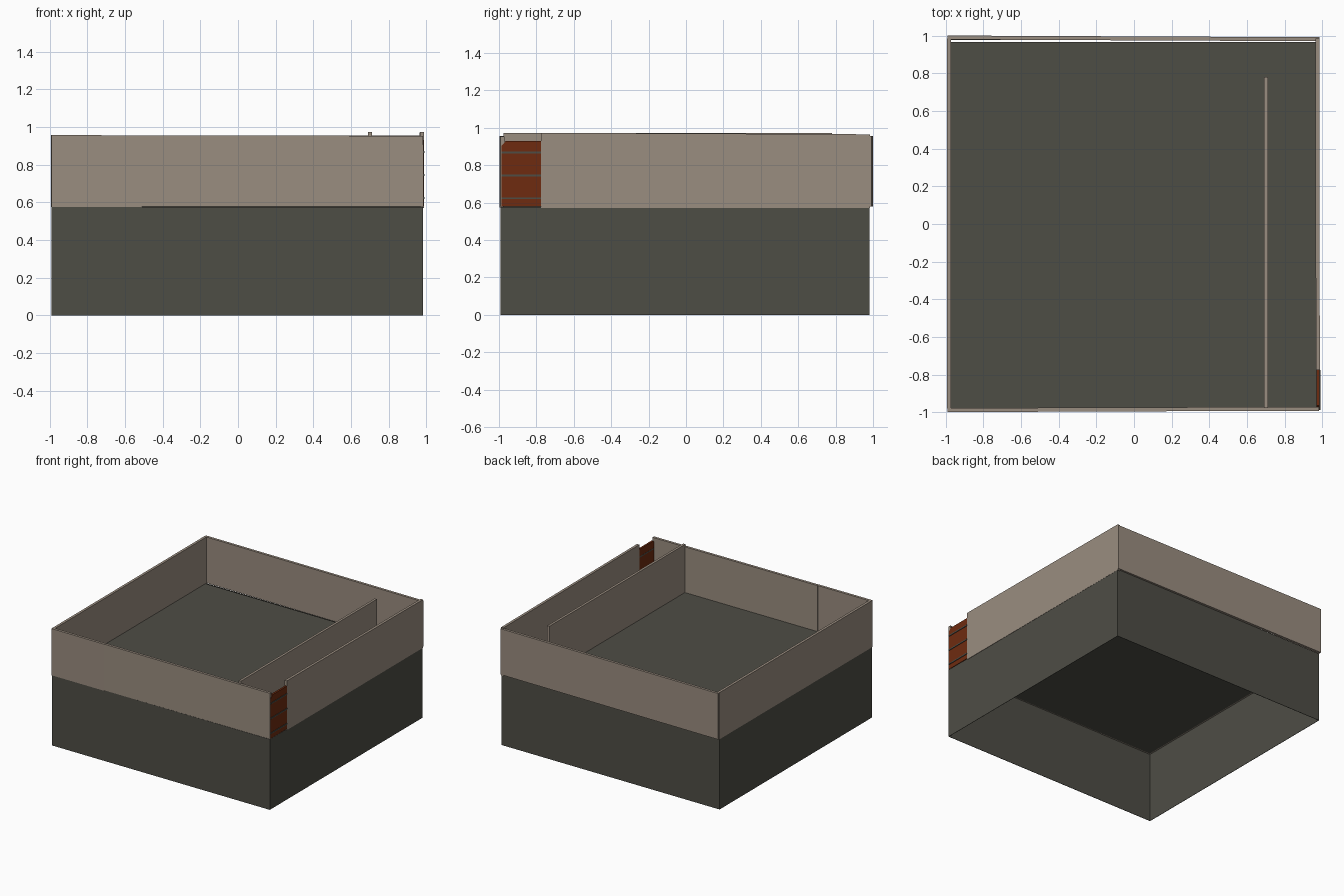
import bpy, bmesh

if "Cube" in bpy.data.objects:
    bpy.data.objects.remove(bpy.data.objects["Cube"])


def material(name, rgb):
    m = bpy.data.materials.new(name)
    m.diffuse_color = (*rgb, 1)
    m.use_nodes = True
    m.node_tree.nodes["Principled BSDF"].inputs["Base Color"].default_value = m.diffuse_color
    return m


STONE = material("dark olive grey", (0.076, 0.074, 0.060))
PLASTER = material("warm taupe", (0.323, 0.266, 0.216))
RUST = material("rust orange", (0.156, 0.024, 0.005))


def finish(name, bm, mat):
    bmesh.ops.recalc_face_normals(bm, faces=bm.faces)
    me = bpy.data.meshes.new(name)
    bm.to_mesh(me)
    bm.free()
    me.materials.append(mat)
    ob = bpy.data.objects.new(name, me)
    bpy.context.collection.objects.link(ob)
    return ob


def wall(name, a, b, thick, z0, tops, mat):
    """Slab from plan point a to b; thickness goes to the left of a->b."""
    dx, dy = b[0] - a[0], b[1] - a[1]
    l = (dx * dx + dy * dy) ** 0.5
    nx, ny = -dy / l * thick, dx / l * thick
    plan = [(*a, tops[0]), (*b, tops[1]),
            (b[0] + nx, b[1] + ny, tops[1]), (a[0] + nx, a[1] + ny, tops[0])]
    bm = bmesh.new()
    lo = [bm.verts.new((x, y, z0)) for x, y, _ in plan]
    hi = [bm.verts.new(p) for p in plan]
    bm.faces.new(lo)
    bm.faces.new(hi)
    for i in range(4):
        j = (i + 1) % 4
        bm.faces.new((lo[i], lo[j], hi[j], hi[i]))
    return finish(name, bm, mat)


# hollow plinth: thin skirts, open underneath
X0, X1, Y0, Y1 = -0.99, 0.983, -0.993, 0.98
corners = [(X0, Y0), (X1, Y0), (X1, Y1), (X0, Y1)]
for i, side in enumerate(("front", "right", "back", "left")):
    wall(side + "_plinth_skirt", corners[i], corners[(i + 1) % 4], 0.003, 0,
         (0.577, 0.577), STONE)

# floor deck
wall("floor_deck", (X0 + 0.015, Y0 + 0.015), (X1 - 0.015, Y0 + 0.015),
     Y1 - Y0 - 0.03, 0.574, (0.58, 0.58), STONE)

# perimeter walls, slightly out of true
T = 0.021
wall("front_wall_short", (-0.99, -0.997), (-0.51, -0.997), T, 0.575, (0.957, 0.956), PLASTER)
wall("front_wall_long", (-0.51, -0.995), (0.983, -0.992), T, 0.578, (0.956, 0.953), PLASTER)
wall("right_wall", (0.986, -0.775), (0.984, 0.985), T, 0.57, (0.973, 0.965), PLASTER)
wall("back_wall", (0.984, 0.991), (-0.99, 1.0), T, 0.58, (0.955, 0.956), PLASTER)
wall("left_wall", (-0.991, 0.985), (-0.991, -0.98), T, 0.575, (0.957, 0.957), PLASTER)

# inner partition
wall("inner_partition", (0.71, -0.977), (0.71, 0.78), 0.02, 0.575, (0.973, 0.973), PLASTER)

# gate panel with clipped top corner, extruded along x
profile = [(-0.986, 0.58), (-0.775, 0.58), (-0.775, 0.93), (-0.962, 0.93), (-0.986, 0.905)]
bm = bmesh.new()
face = bm.faces.new([bm.verts.new((0.969, y, z)) for y, z in profile])
ext = bmesh.ops.extrude_face_region(bm, geom=[face])
bmesh.ops.translate(bm, vec=(0.016, 0, 0),
                    verts=[v for v in ext["geom"] if isinstance(v, bmesh.types.BMVert)])
finish("gate_panel", bm, RUST)

# gate rails
for i, z in enumerate((0.623, 0.745, 0.867)):
    wall(f"gate_rail_{i + 1}", (0.99, -0.987), (0.99, -0.775), 0.022, z - 0.005,
         (z + 0.005, z + 0.005), STONE)
